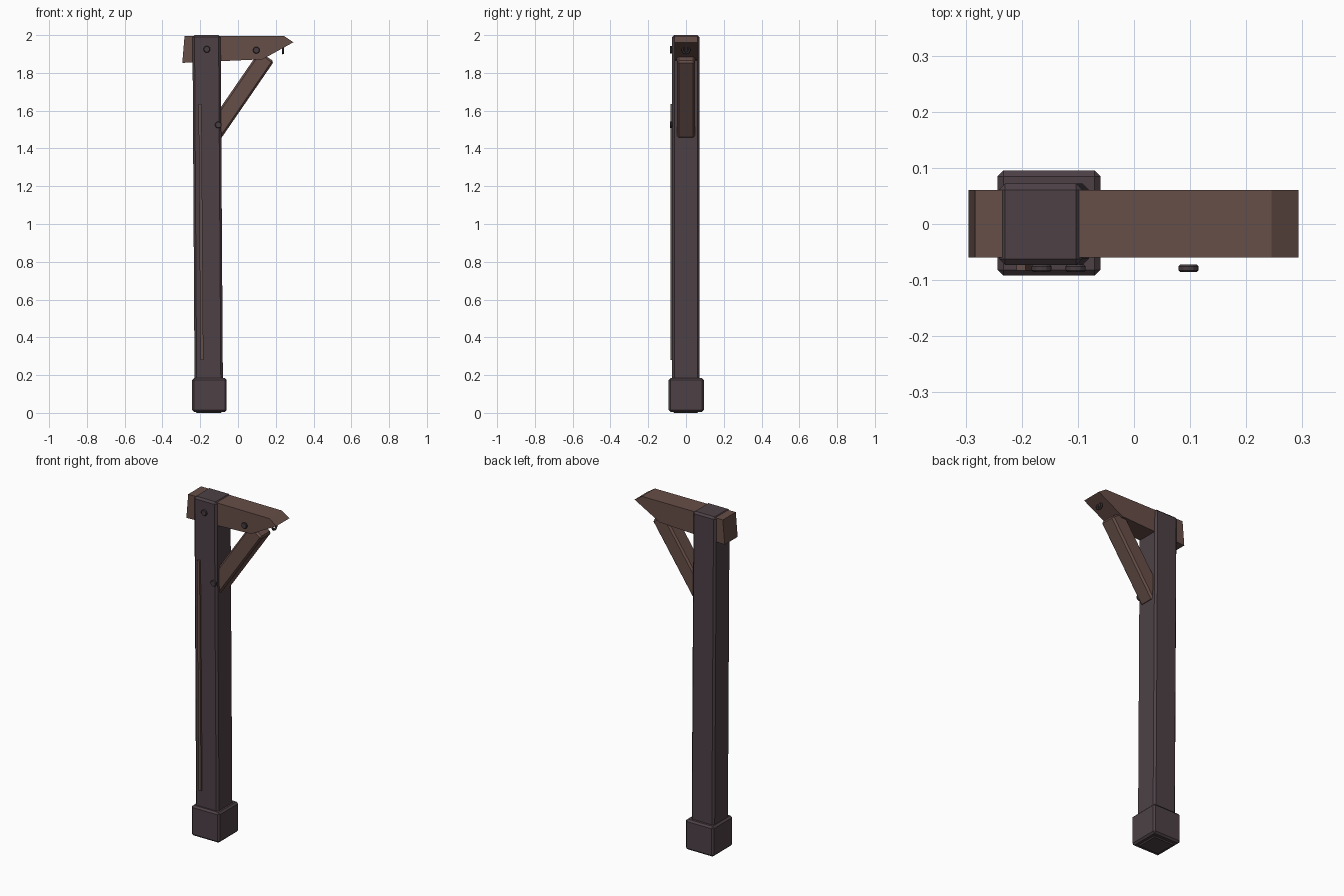
import bpy, bmesh
from math import radians, atan2
from mathutils import Matrix, Vector

cube = bpy.data.objects.get("Cube")
if cube:
    bpy.data.objects.remove(cube, do_unlink=True)


def material(name, rgb):
    m = bpy.data.materials.new(name)
    m.use_nodes = True
    m.diffuse_color = (*rgb, 1)
    m.node_tree.nodes["Principled BSDF"].inputs["Base Color"].default_value = (*rgb, 1)
    return m


DARK = material("dark wood", (0.075, 0.053, 0.061))
BROWN = material("brown wood", (0.135, 0.077, 0.065))
IRON = material("dark iron", (0.062, 0.046, 0.052))


def finish(name, bm, mat, bevel=0):
    bmesh.ops.recalc_face_normals(bm, faces=bm.faces)
    if bevel:
        bmesh.ops.bevel(bm, geom=bm.edges[:], offset=bevel, segments=1, affect='EDGES')
    me = bpy.data.meshes.new(name)
    bm.to_mesh(me)
    bm.free()
    me.materials.append(mat)
    ob = bpy.data.objects.new(name, me)
    bpy.context.collection.objects.link(ob)
    return ob


def prism(name, outline, y0, y1, mat, bevel=0):
    """Extrude an x-z outline from y0 to y1."""
    bm = bmesh.new()
    face = bm.faces.new([bm.verts.new((x, y0, z)) for x, z in outline])
    new = bmesh.ops.extrude_face_region(bm, geom=[face])["geom"]
    verts = [v for v in new if isinstance(v, bmesh.types.BMVert)]
    bmesh.ops.translate(bm, verts=verts, vec=(0, y1 - y0, 0))
    return finish(name, bm, mat, bevel)


# Leaning post and its foot block
prism("post", [(-0.229, 0), (-0.079, 0), (-0.092, 2), (-0.241, 2)],
      -0.073, 0.072, DARK, 0.011)
prism("foot_block", [(-0.243, 0.006), (-0.06, 0.006), (-0.06, 0.184), (-0.243, 0.184)],
      -0.092, 0.095, DARK, 0.01)

# Cross beam with a pointed end
prism("beam", [(-0.295, 1.853), (0.13, 1.872), (0.293, 1.962),
               (0.245, 1.994), (-0.283, 1.996)], -0.06, 0.061, BROWN)

# Diagonal brace, its lower end sunk into the post
top, low = Vector((0.151, 0, 1.887)), Vector((-0.13, 0, 1.478))
bm = bmesh.new()
bmesh.ops.create_cube(bm, size=1)
bmesh.ops.scale(bm, vec=(0.095, 0.096, (top - low).length), verts=bm.verts)
tilt = atan2(top.x - low.x, top.z - low.z)
bmesh.ops.transform(bm, verts=bm.verts,
                    matrix=Matrix.Translation((top + low) / 2) @ Matrix.Rotation(tilt, 4, 'Y'))
finish("brace", bm, BROWN, 0.01)

# Thin strip along the front of the post
prism("front_strip", [(-0.199, 0.28), (-0.183, 0.28), (-0.193, 1.635), (-0.209, 1.635)],
      -0.083, -0.07, BROWN)

# Bolt heads
for name, x, z in (("post_bolt", -0.165, 1.925), ("beam_bolt", 0.097, 1.92),
                   ("brace_bolt", -0.104, 1.525)):
    bm = bmesh.new()
    bmesh.ops.create_cone(bm, cap_ends=True, segments=12, radius1=0.018,
                          radius2=0.018, depth=0.013)
    rims = [e for e in bm.edges if abs(e.verts[0].co.z - e.verts[1].co.z) < 0.001]
    bmesh.ops.bevel(bm, geom=rims, offset=0.003, segments=1, affect='EDGES')
    bmesh.ops.transform(bm, verts=bm.verts, matrix=Matrix.Translation((x, -0.079, z))
                        @ Matrix.Rotation(radians(90), 4, 'X'))
    finish(name, bm, IRON)

# Small hanging ring under the beam tip
bpy.ops.mesh.primitive_torus_add(location=(0.238, 0, 1.922), rotation=(0, radians(90), 0),
                                 major_radius=0.018, minor_radius=0.006,
                                 major_segments=12, minor_segments=6)
ring = bpy.context.object
ring.name = "hanging_ring"
ring.data.materials.append(IRON)
